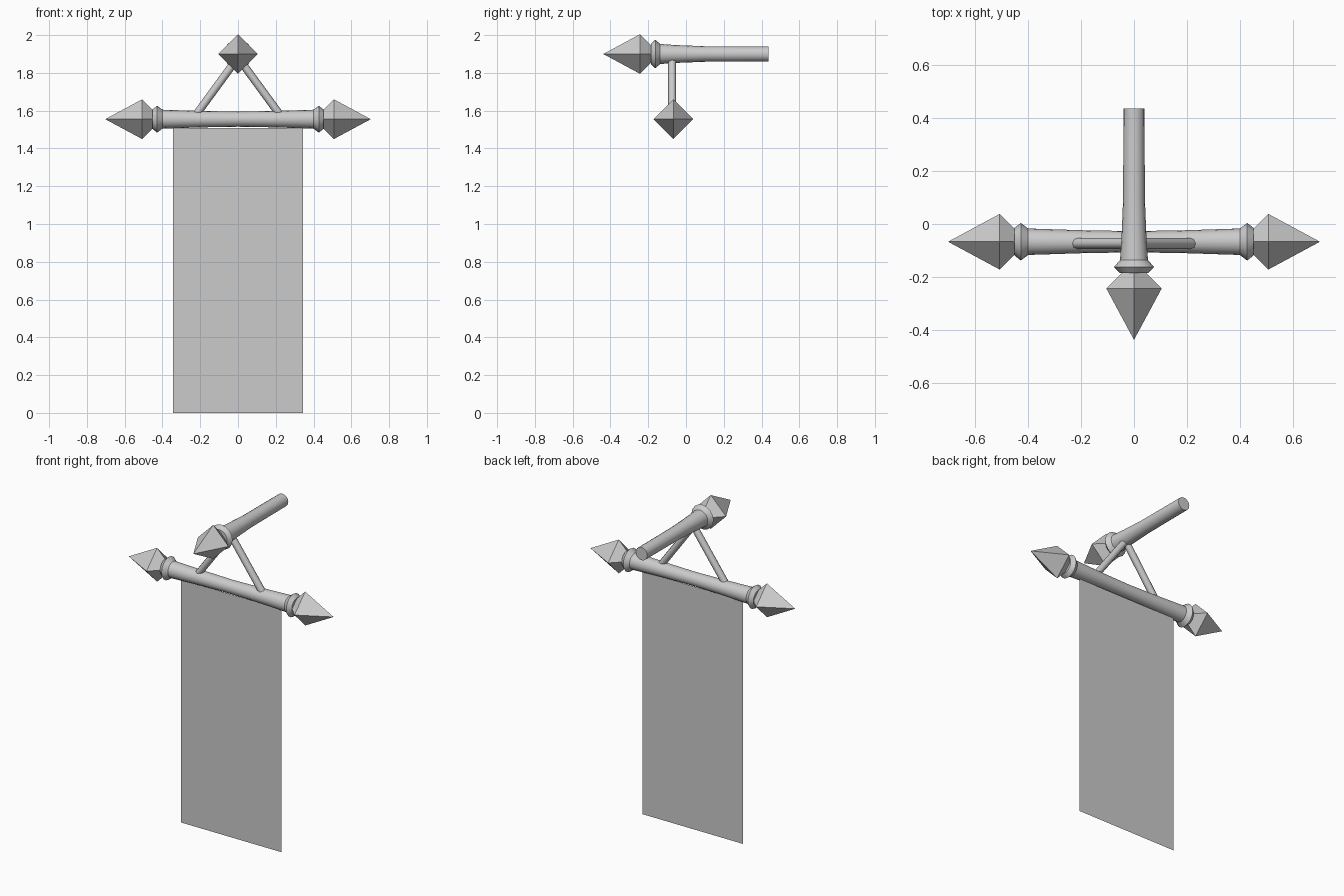
import bpy, math
from mathutils import Vector

if "Cube" in bpy.data.objects:
    bpy.data.objects.remove(bpy.data.objects["Cube"])

BAR_Y, BAR_Z, POLE_Z = -0.067, 1.555, 1.9


def material(name, value):
    m = bpy.data.materials.new(name)
    m.diffuse_color = (value, value, value, 1)
    m.use_nodes = True
    m.node_tree.nodes["Principled BSDF"].inputs["Base Color"].default_value = m.diffuse_color
    return m


grey = material("plain grey", 0.6)


def add(name, verts, faces, smooth=None):
    me = bpy.data.meshes.new(name)
    me.from_pydata(verts, [], faces)
    me.materials.append(grey)
    ob = bpy.data.objects.new(name, me)
    bpy.context.collection.objects.link(ob)
    if smooth:
        bpy.ops.object.select_all(action='DESELECT')
        bpy.context.view_layer.objects.active = ob
        ob.select_set(True)
        bpy.ops.object.shade_smooth_by_angle(angle=math.radians(smooth))
    return ob


def lathe(name, origin, axis, profile, sides, smooth=None):
    """Turn (distance, radius) pairs around an axis, capped at both ends."""
    a = Vector(axis).normalized()
    u = a.cross(Vector((0, 0, 1))).normalized()
    v = u.cross(a)
    verts = []
    for d, r in profile:
        for i in range(sides):
            t = 2 * math.pi * i / sides
            verts.append(Vector(origin) + a * d + (u * math.cos(t) + v * math.sin(t)) * r)
    faces = [list(range(sides))]
    for k in range(len(profile) - 1):
        for i in range(sides):
            j = (i + 1) % sides
            b, c = k * sides, (k + 1) * sides
            faces.append([b + i, c + i, c + j, b + j])
    faces.append([(len(profile) - 1) * sides + i for i in reversed(range(sides))])
    return add(name, verts, faces, smooth)


def spike(name, origin, axis):
    """Four-sided finial; origin is at the widest ring."""
    lathe(name, origin, axis, [(-0.06, 0.045), (0, 0.105), (0.194, 0.0005)], 4)


# crossbar, waisted in the middle, with a collar near each end
half = [(0, 0.04), (0.2, 0.0435), (0.4, 0.05), (0.428, 0.071), (0.452, 0.052)]
bar = [(-d, r) for d, r in reversed(half[1:])] + half
lathe("crossbar", (0, BAR_Y, BAR_Z), (1, 0, 0), bar, 16, 30)

# wall pole with a collar at the front
pole = [(-0.436, 0.04), (-0.1, 0.041), (0.05, 0.047), (0.137, 0.053),
        (0.162, 0.076), (0.185, 0.055)]
lathe("wall_pole", (0, 0, POLE_Z), (0, -1, 0), pole, 16, 30)

# spiked finials
spike("pole_spike", (0, -0.243, POLE_Z), (0, -1, 0))
for side, s in (("left", -1), ("right", 1)):
    spike(side + "_spike", (s * 0.508, BAR_Y, BAR_Z), (s, 0, 0))
    # slanted braces from pole to crossbar
    top = Vector((s * 0.005, BAR_Y - 0.006, 1.875))
    low = Vector((s * 0.228, BAR_Y - 0.006, 1.57))
    lathe(side + "_brace", top, low - top, [(0, 0.021), ((low - top).length, 0.021)], 8, 50)

# hanging cloth
w, h = 0.345, 1.507
add("banner", [(-w, BAR_Y, 0), (w, BAR_Y, 0), (w, BAR_Y, h), (-w, BAR_Y, h)], [(0, 1, 2, 3)])
